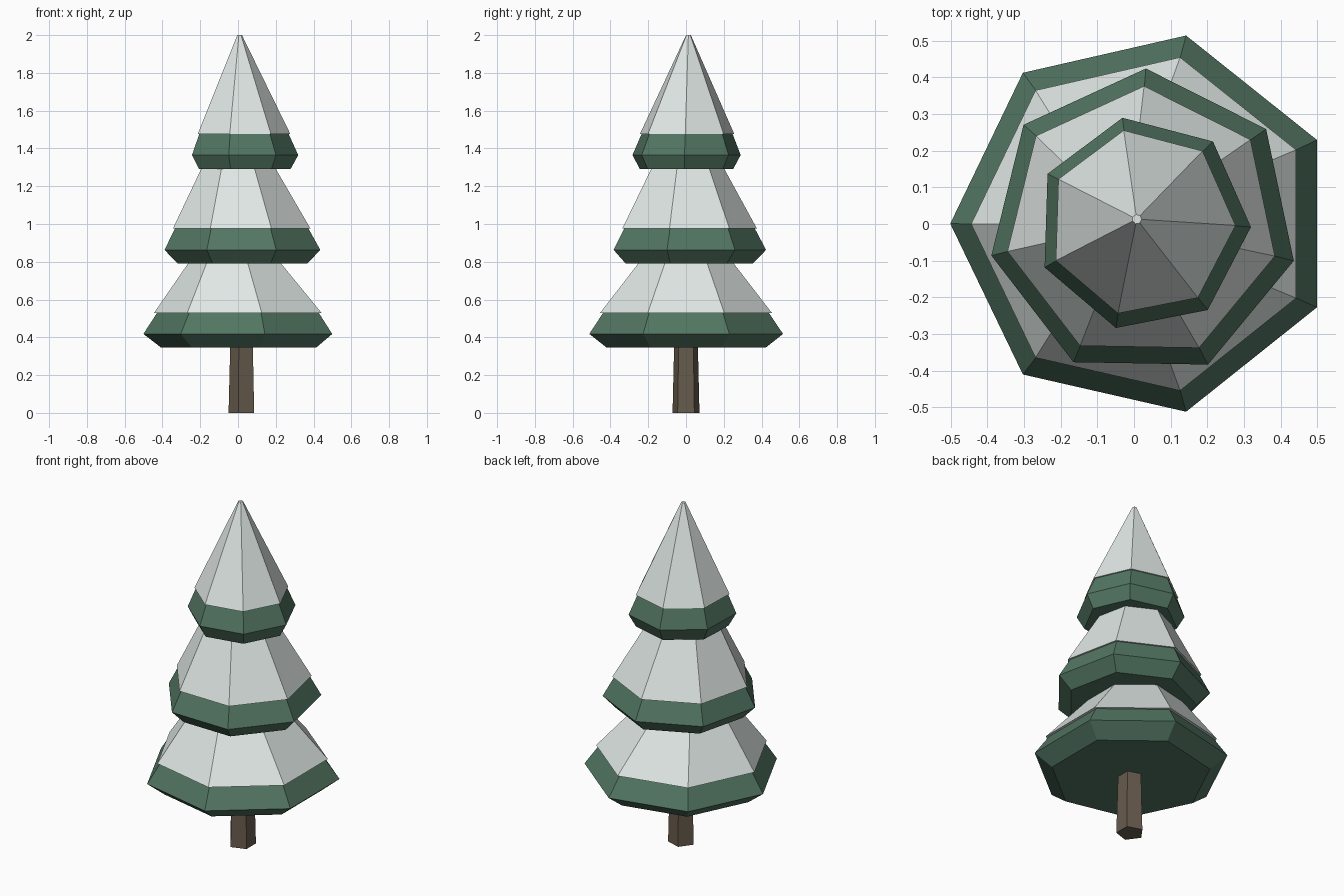
import bpy, bmesh, math

cube = bpy.data.objects.get("Cube")
if cube:
    bpy.data.objects.remove(cube, do_unlink=True)


def make_material(name, rgb):
    mat = bpy.data.materials.new(name)
    mat.use_nodes = True
    mat.diffuse_color = (*rgb, 1)
    mat.node_tree.nodes["Principled BSDF"].inputs["Base Color"].default_value = (*rgb, 1)
    return mat


green = make_material("needle green", (0.085, 0.18, 0.122))
white = make_material("snow white", (0.75, 0.81, 0.79))
brown = make_material("bark brown", (0.135, 0.104, 0.074))


def loft(name, mat, sides, turn, rings):
    """Closed flat-faced solid through rings of (radius, z, centre x, centre y)."""
    bm = bmesh.new()
    loops = []
    for radius, z, cx, cy in rings:
        angles = [math.radians(turn) + math.tau * i / sides for i in range(sides)]
        loops.append([bm.verts.new((cx + radius * math.cos(a),
                                    cy + radius * math.sin(a), z)) for a in angles])
    for low, high in zip(loops, loops[1:]):
        for i in range(sides):
            j = (i + 1) % sides
            bm.faces.new((low[i], low[j], high[j], high[i]))
    bm.faces.new(loops[0][::-1])
    bm.faces.new(loops[-1])
    mesh = bpy.data.meshes.new(name)
    bm.to_mesh(mesh)
    bm.free()
    mesh.materials.append(mat)
    obj = bpy.data.objects.new(name, mesh)
    bpy.context.collection.objects.link(obj)
    return obj


AXIS = 0.025  # the tree stands slightly off centre

# Five-sided tapering trunk
loft("trunk", brown, 5, 180, [(0.075, 0, AXIS, 0), (0.066, 0.36, AXIS, 0)])


def tier(name, turn, base, rim, snow, lip, tip):
    """Green skirt with a bevelled underside, under a slightly wider snow cap."""
    snow_r, snow_z, snow_x, snow_y = snow
    inner = snow_r - lip
    loft(name + "_branches", green, 7, turn, [
        (*base, AXIS, 0.001),
        (*rim, AXIS, 0.001),
        (inner, snow_z, snow_x, snow_y),
        (inner * 0.85, snow_z + 0.03, snow_x, snow_y)])
    loft(name + "_snow", white, 7, turn, [snow, tip])


# Three stacked tiers, each turned differently and leaning a little
tier("lower", 180, (0.431, 0.345), (0.526, 0.418),
     (0.466, 0.53, 0.022, 0), 0.016, (0.24, 0.815, -0.008, 0))
tier("middle", 89, (0.352, 0.79), (0.423, 0.863),
     (0.374, 0.975, 0.021, 0.002), 0.011, (0.19, 1.315, 0.002, 0))
tier("upper", -1.8, (0.253, 1.29), (0.294, 1.365),
     (0.256, 1.477, 0.021, 0.004), 0.009, (0.013, 2.0, 0.008, 0.013))
